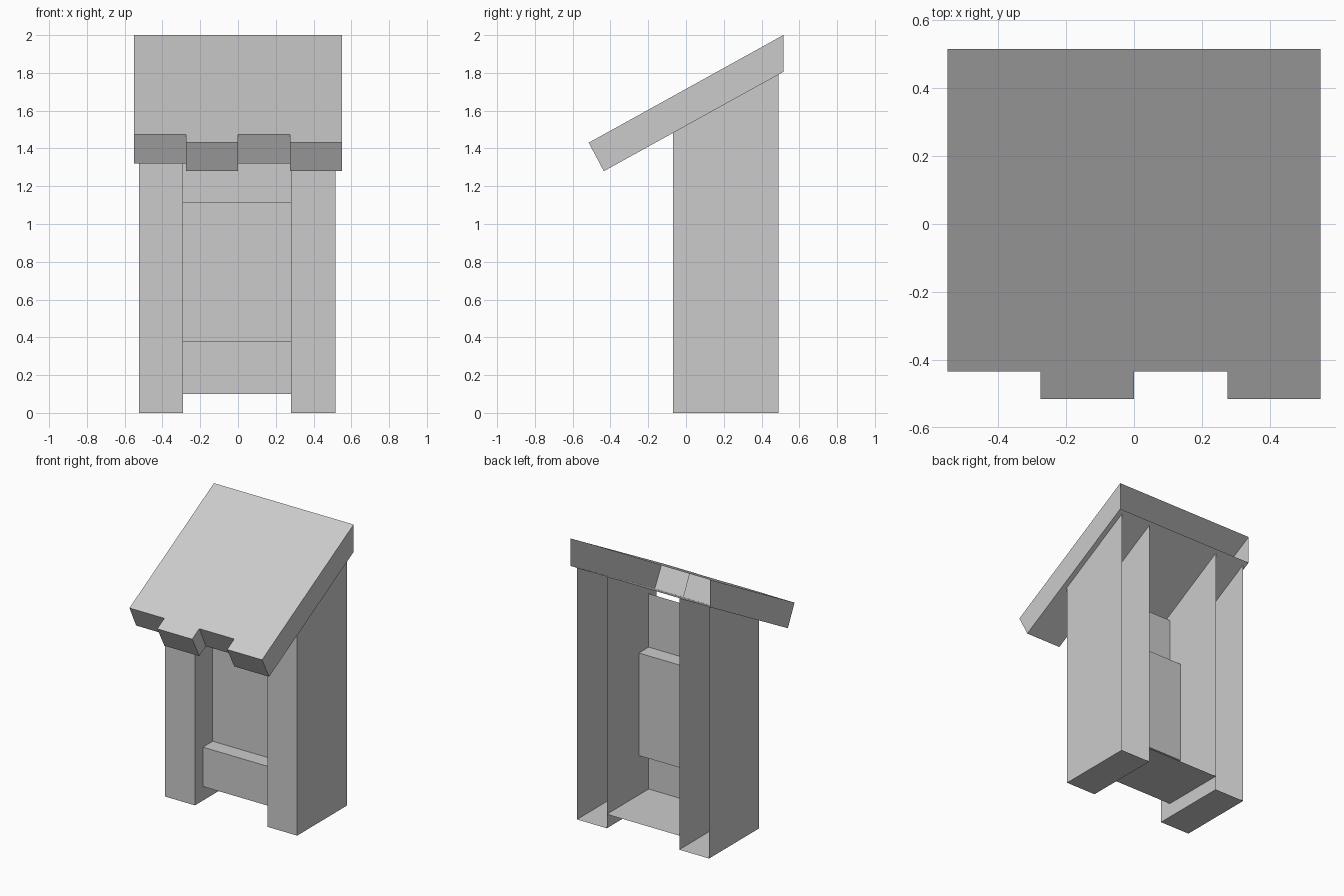
import bpy

cube = bpy.data.objects.get("Cube")
if cube:
    bpy.data.objects.remove(cube, do_unlink=True)

grey = bpy.data.materials.new("plain grey")
grey.use_nodes = True
color = (0.6, 0.6, 0.6, 1)
grey.diffuse_color = color
grey.node_tree.nodes["Principled BSDF"].inputs["Base Color"].default_value = color


def add_mesh(name, verts, faces):
    mesh = bpy.data.meshes.new(name)
    mesh.from_pydata(verts, [], faces)
    mesh.materials.append(grey)
    mesh.update()
    obj = bpy.data.objects.new(name, mesh)
    bpy.context.collection.objects.link(obj)
    return obj


def sweep(name, profile, x0, x1):
    """Stretch an open (y, z) profile across x."""
    n = len(profile)
    verts = [(x, y, z) for x in (x0, x1) for y, z in profile]
    faces = [(i, i + 1, n + i + 1, n + i) for i in range(n - 1)]
    return add_mesh(name, verts, faces)


SLOPE = 0.553
BACK = 0.515


def roof_top(y):
    return 2.0 + (y - BACK) * SLOPE


def roof_bottom(y):
    return 1.805 + (y - BACK) * SLOPE


# Side pillars: hollow, open at the back, cut to the roof slope
FRONT, REAR = -0.07, 0.49
for name, x0, x1 in (("right_pillar", -0.525, -0.29), ("left_pillar", 0.28, 0.515)):
    side = [(REAR, 0), (FRONT, 0), (FRONT, roof_bottom(FRONT)), (REAR, roof_bottom(REAR))]
    verts = [(x, y, z) for x in (x0, x1) for y, z in side]
    add_mesh(name, verts, [(3, 2, 1, 0), (4, 5, 6, 7), (0, 1, 5, 4), (1, 2, 6, 5)])

# Stepped centre: floor, bench front, seat, recessed panel, upper panel
sweep("stepped_centre_panel",
      [(0.49, 0.1), (0.02, 0.1), (0.02, 0.38), (0.13, 0.38),
       (0.13, 1.11), (0.02, 1.11), (0.02, 1.49)], -0.29, 0.28)

# Roof: four strips, alternately short and long, open at the back
xs = [-0.55, -0.275, 0, 0.275, 0.55]
profiles = []
for i in range(4):
    y_top, y_low = (-0.435, -0.36) if i % 2 == 0 else (-0.515, -0.435)
    profiles.append([(BACK, roof_bottom(BACK)), (y_low, roof_bottom(y_low)),
                     (y_top, roof_top(y_top)), (BACK, roof_top(BACK))])
    sweep(f"roof_strip_{i + 1}", profiles[i], xs[i], xs[i + 1])

# Roof ends
for name, x, profile, order in (("roof_right_end", xs[0], profiles[0], (3, 2, 1, 0)),
                                ("roof_left_end", xs[4], profiles[3], (0, 1, 2, 3))):
    add_mesh(name, [(x, y, z) for y, z in profile], [order])

# Walls between short and long strips
for i in range(1, 4):
    short, long = (profiles[i - 1], profiles[i]) if i % 2 else (profiles[i], profiles[i - 1])
    step = [short[1], long[1], long[2], short[2]]
    order = (3, 2, 1, 0) if i % 2 else (0, 1, 2, 3)
    add_mesh(f"roof_step_{i}", [(xs[i], y, z) for y, z in step], [order])
